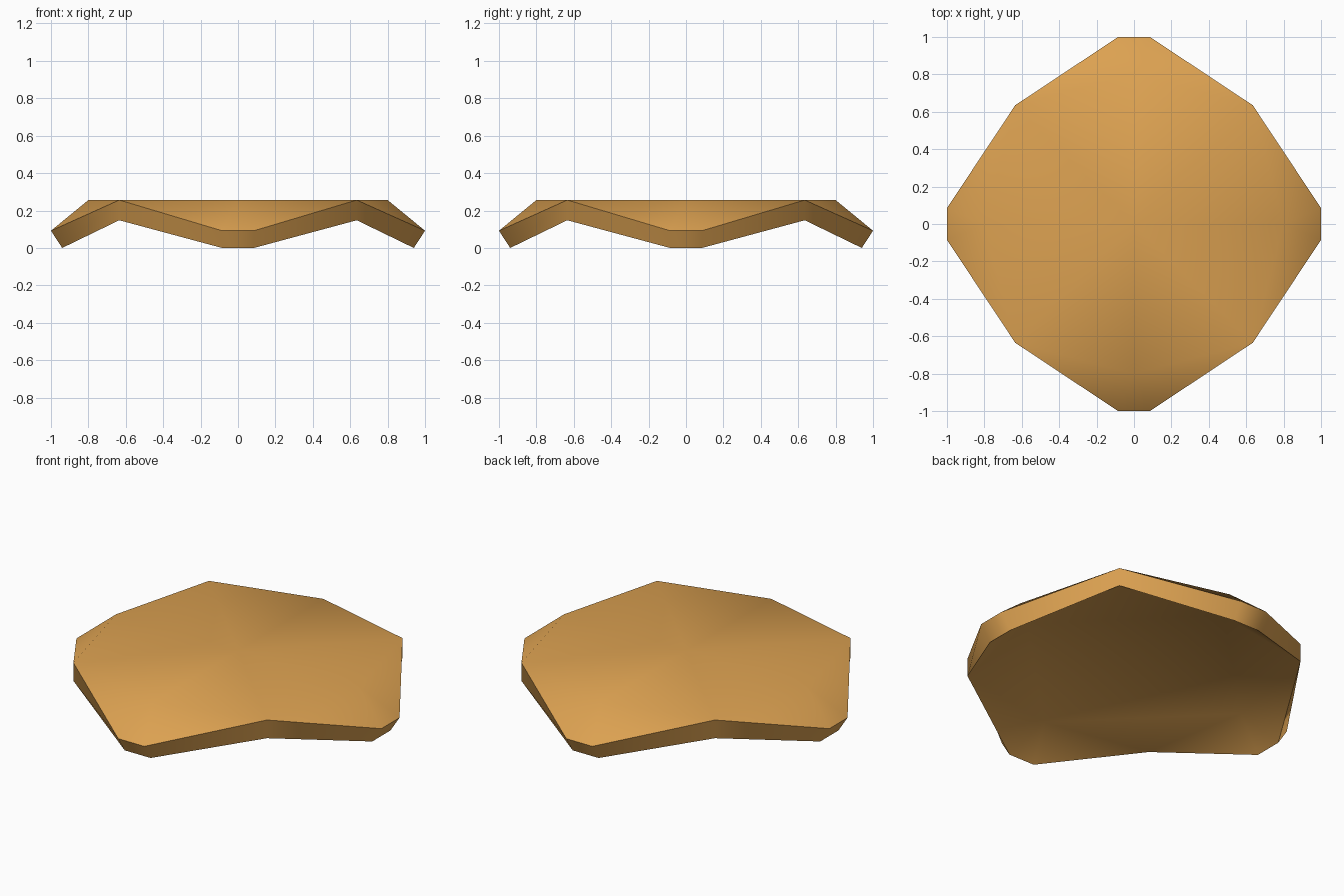
import bpy, bmesh, math
from mathutils import Matrix

if "Cube" in bpy.data.objects:
    bpy.data.objects.remove(bpy.data.objects["Cube"])

mat = bpy.data.materials.new("warm orange")
mat.diffuse_color = (0.72, 0.36, 0.083, 1)
mat.use_nodes = True
mat.node_tree.nodes["Principled BSDF"].inputs["Base Color"].default_value = mat.diffuse_color

bm = bmesh.new()


def layer(rim, rim_z, ridge, corner, top_z, down):
    """One skin of the shell: flat middle, four drooping flaps. Returns its outline."""
    centre = bm.verts.new((0, 0, top_z))
    mids, corners, lips = [], [], []
    for i in range(4):
        turn = Matrix.Rotation(i * math.pi / 2, 3, 'Z')
        put = lambda x, y, z: bm.verts.new((turn @ Matrix.Diagonal((1, 1, 1))).col[0] * x
                                           + turn.col[1] * y + turn.col[2] * z)
        mids.append(put(ridge, 0, top_z))
        corners.append(put(corner, corner, top_z))
        lips.append((put(rim, -0.085, rim_z), put(rim, 0.085, rim_z)))
    faces, outline = [], []
    for i in range(4):
        a, b = lips[i]
        faces += [(centre, mids[i], corners[i], mids[(i + 1) % 4]),
                  (mids[i], a, b),
                  (mids[i], b, corners[i]),
                  (mids[i], corners[i - 1], a)]
        outline += [a, b, corners[i]]
    for f in faces:
        bm.faces.new(f[::-1] if down else f)
    return outline


# Upper and lower skins
upper = layer(1.0, 0.092, 0.8, 0.635, 0.256, False)
lower = layer(0.94, 0.0, 0.75, 0.635, 0.148, True)

# Side walls joining the two skins
for i in range(12):
    j = (i + 1) % 12
    bm.faces.new((lower[i], lower[j], upper[j], upper[i]))

bmesh.ops.recalc_face_normals(bm, faces=bm.faces)
mesh = bpy.data.meshes.new("curved_shell")
bm.to_mesh(mesh)
bm.free()
mesh.materials.append(mat)

shell = bpy.data.objects.new("curved_shell", mesh)
bpy.context.collection.objects.link(shell)
bpy.context.view_layer.objects.active = shell
shell.select_set(True)
bpy.ops.object.shade_smooth_by_angle(angle=math.radians(60))
